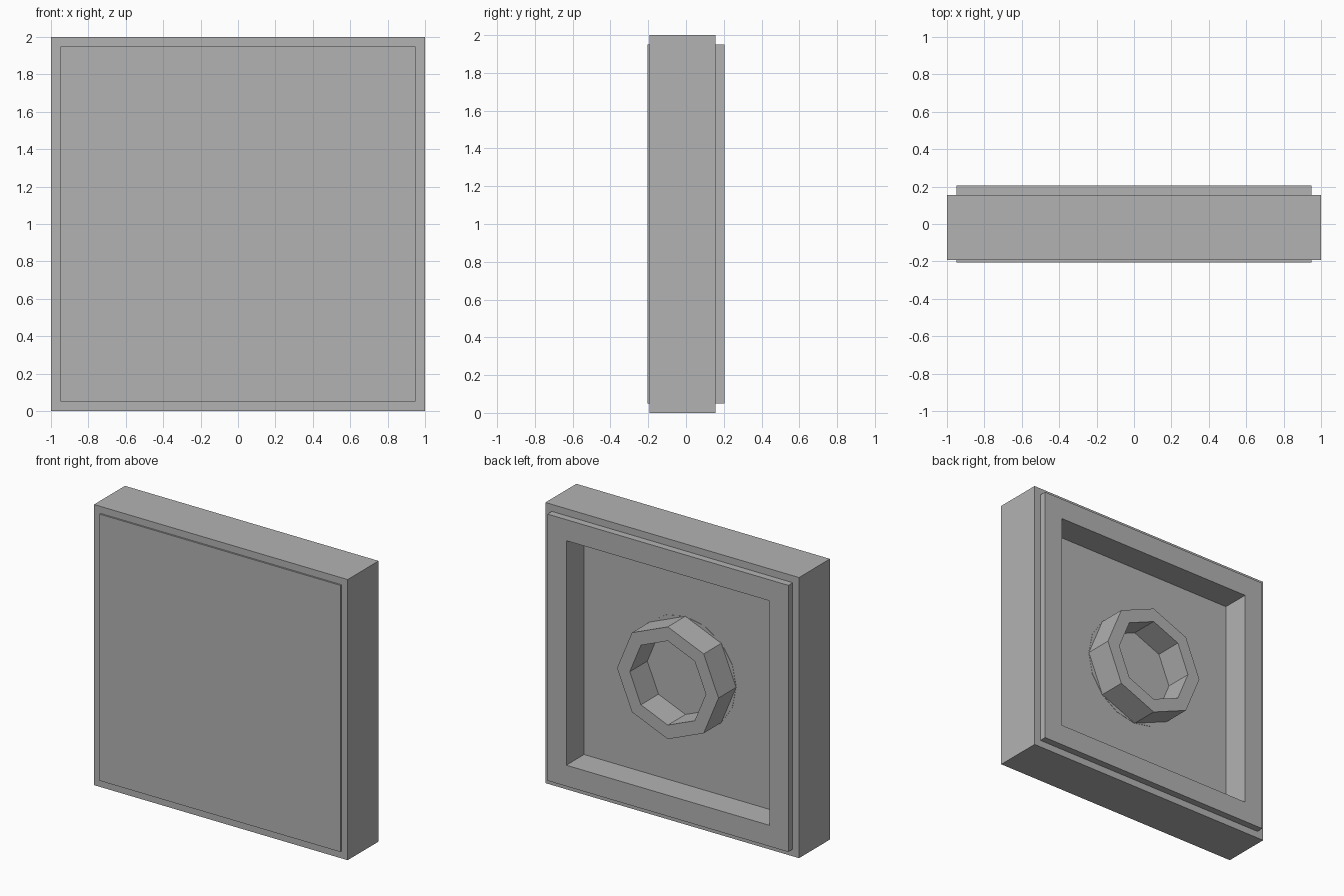
import bpy, bmesh
from math import sin, cos, pi

cube = bpy.data.objects.get("Cube")
if cube:
    bpy.data.objects.remove(cube, do_unlink=True)

grey = bpy.data.materials.new("mid grey")
grey.use_nodes = True
grey.diffuse_color = (0.45, 0.45, 0.45, 1)
grey.node_tree.nodes["Principled BSDF"].inputs["Base Color"].default_value = grey.diffuse_color

CENTRE_Z = 1.0


def sweep(name, profile, sides, phase=0.0, scale=1.0, closed=False):
    """Sweep (radius, y) points round the y axis; cap the ends unless closed."""
    bm = bmesh.new()
    rings = []
    for radius, y in profile:
        angles = [phase + 2 * pi * i / sides for i in range(sides)]
        rings.append([bm.verts.new((radius * scale * cos(a), y,
                                    CENTRE_Z + radius * scale * sin(a)))
                      for a in angles])
    pairs = list(zip(rings, rings[1:]))
    if closed:
        pairs.append((rings[-1], rings[0]))
    else:
        bm.faces.new(rings[0])
        bm.faces.new(rings[-1])
    for a, b in pairs:
        for i in range(sides):
            j = (i + 1) % sides
            bm.faces.new((a[i], a[j], b[j], b[i]))
    bmesh.ops.recalc_face_normals(bm, faces=bm.faces)
    mesh = bpy.data.meshes.new(name)
    bm.to_mesh(mesh)
    bm.free()
    mesh.materials.append(grey)
    obj = bpy.data.objects.new(name, mesh)
    bpy.context.collection.objects.link(obj)
    return obj


FRONT, BACK, FLOOR = -0.205, 0.205, 0.005

# Square tile: raised front panel, wide body, back rim and recess
sweep("tile_body",
      [(0.95, FRONT), (0.95, -0.193), (1.0, -0.193), (1.0, 0.155),
       (0.95, 0.155), (0.95, BACK), (0.8, BACK), (0.8, FLOOR)],
      sides=4, phase=pi / 4, scale=2 ** 0.5)

# Octagonal tube standing in the recess
sweep("centre_tube",
      [(0.4, FLOOR), (0.4, BACK), (0.3, BACK), (0.3, FLOOR)],
      sides=8, closed=True)

# Thin round foot under the tube
sweep("tube_foot", [(0.4, FLOOR - 0.002), (0.4, FLOOR + 0.002)], sides=16)
